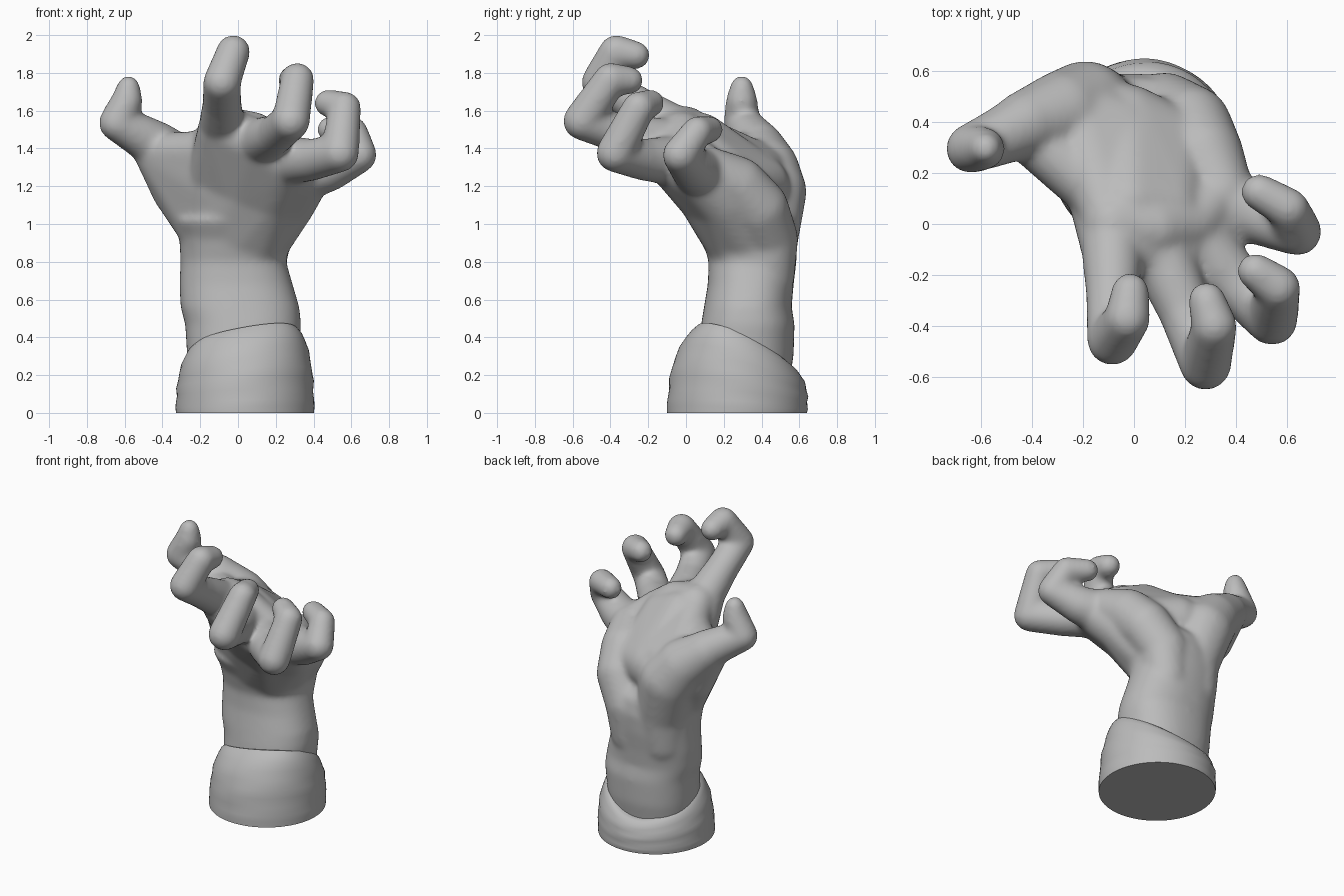
import bpy, bmesh, math
from mathutils import Matrix

if "Cube" in bpy.data.objects:
    bpy.data.objects.remove(bpy.data.objects["Cube"])

grey = bpy.data.materials.new("plaster_grey")
grey.diffuse_color = (0.5, 0.5, 0.5, 1)
grey.use_nodes = True
grey.node_tree.nodes["Principled BSDF"].inputs["Base Color"].default_value = grey.diffuse_color


def add_object(name, bm):
    bmesh.ops.recalc_face_normals(bm, faces=bm.faces)
    me = bpy.data.meshes.new(name)
    bm.to_mesh(me)
    bm.free()
    me.materials.append(grey)
    for p in me.polygons:
        p.use_smooth = True
    ob = bpy.data.objects.new(name, me)
    bpy.context.collection.objects.link(ob)
    return ob


def hull(bm, *balls):
    """Skin stretched over a few balls (x, y, z, radius)."""
    part = bmesh.new()
    for x, y, z, r in balls:
        bmesh.ops.create_icosphere(part, subdivisions=3, radius=r,
                                   matrix=Matrix.Translation((x, y, z)))
    res = bmesh.ops.convex_hull(part, input=part.verts)
    loose = [v for v in part.verts if not v.link_faces]
    inner = {g for g in res["geom_interior"] if isinstance(g, bmesh.types.BMVert)}
    bmesh.ops.delete(part, geom=list(inner | set(loose)), context='VERTS')
    tmp = bpy.data.meshes.new("tmp")
    part.to_mesh(tmp)
    part.free()
    bm.from_mesh(tmp)
    bpy.data.meshes.remove(tmp)


def chain(bm, *balls):
    for a, b in zip(balls, balls[1:]):
        hull(bm, a, b)


def loft(bm, rings):
    for a, b in zip(rings, rings[1:]):
        n = len(a)
        for i in range(n):
            bm.faces.new((a[i], a[(i + 1) % n], b[(i + 1) % n], b[i]))
    bm.faces.new(rings[0][::-1])
    bm.faces.new(rings[-1])


hand = bmesh.new()

# forearm and wrist: z, x min, x max, y min, y max
rings = []
for z, x0, x1, y0, y1 in [(0.12, -.25, .31, .06, .54), (0.3, -.27, .32, .06, .57),
                          (0.47, -.28, .335, .08, .575), (0.56, -.305, .325, .095, .56),
                          (0.68, -.31, .29, .115, .57), (0.8, -.305, .255, .12, .585),
                          (0.92, -.31, .28, .085, .59), (1.02, -.34, .32, .03, .57),
                          (1.1, -.25, .28, .06, .5)]:
    ring = []
    for i in range(40):
        a = math.tau * i / 40
        c, s = math.cos(a), math.sin(a)
        c, s = (math.copysign(abs(t) ** 0.88, t) for t in (c, s))
        ring.append(hand.verts.new(((x0 + x1) / 2 + c * (x1 - x0) / 2,
                                    (y0 + y1) / 2 + s * (y1 - y0) / 2, z)))
    rings.append(ring)
loft(hand, rings)

# metacarpals: wrist end, middle of palm, knuckle; webbed to their neighbours
metacarpals = [
    [(-.14, .28, .93, .16), (-.12, .15, 1.25, .15), (-.085, -.07, 1.50, .13)],
    [(-.02, .26, .91, .16), (.03, .12, 1.20, .17), (.10, -.10, 1.42, .135)],
    [(.08, .27, .90, .16), (.16, .12, 1.14, .16), (.24, -.06, 1.32, .14)],
    [(.12, .33, .90, .15), (.26, .20, 1.12, .155), (.355, .07, 1.26, .14)],
]
for m, n in zip(metacarpals, metacarpals[1:]):
    for k in range(2):
        hull(hand, m[k], m[k + 1], n[k], n[k + 1])

# palm pads: thumb mound, little-finger mound, pad under the fingers
chain(hand, (-.13, .42, .72, .15), (-.12, .42, .92, .175), (-.19, .45, 1.17, .19),
      (-.28, .43, 1.29, .17), (-.43, .39, 1.41, .13))
chain(hand, (.10, .43, .72, .145), (.12, .435, .92, .16), (.22, .38, 1.08, .165),
      (.27, .27, 1.20, .16), (.34, .12, 1.28, .13))
chain(hand, (-.08, .0, 1.50, .125), (.08, -.02, 1.47, .125),
      (.22, .0, 1.38, .12), (.32, .1, 1.30, .115))
# hollow of the palm
hull(hand, (-.03, .38, 1.2, .17), (-.02, .08, 1.45, .14), (.15, .3, 1.17, .16),
     (.13, .06, 1.39, .14))

# web between thumb and index finger, back and palm side
hull(hand, (-.44, .375, 1.37, .11), (-.34, .38, 1.17, .115), (-.15, .28, .97, .16),
     (-.11, .10, 1.38, .12), (-.12, .15, 1.2, .14))
hull(hand, (-.22, .41, 1.27, .15), (-.085, .0, 1.5, .11), (-.05, .36, 1.25, .15))

# fingers: knuckle, two joints, fingertip
fingers = [
    [(-.085, -.07, 1.51, .125), (-.085, -.28, 1.64, .104), (-.085, -.455, 1.75, .1),
     (-.025, -.37, 1.913, .09), (-.015, -.265, 1.893, .075)],
    [(.10, -.10, 1.43, .13), (.20, -.34, 1.475, .106), (.28, -.55, 1.545, .102),
     (.315, -.40, 1.765, .09), (.285, -.30, 1.76, .075)],
    [(.24, -.06, 1.335, .135), (.39, -.22, 1.34, .112), (.54, -.375, 1.375, .102),
     (.565, -.25, 1.615, .088), (.475, -.185, 1.64, .073)],
    [(.355, .08, 1.265, .14), (.48, .04, 1.29, .12), (.64, -.03, 1.365, .096),
     (.605, .06, 1.49, .082), (.49, .125, 1.5, .073)],
    # thumb
    [(-.42, .39, 1.41, .13), (-.53, .34, 1.475, .113), (-.64, .295, 1.535, .098),
     (-.588, .295, 1.65, .085), (-.58, .295, 1.725, .062)],
]
for f in fingers:
    chain(hand, *f)

# fuse into one skin
ob = add_object("clawed_hand", hand)
m = ob.modifiers.new("fuse", 'REMESH')
m.mode = 'VOXEL'
m.voxel_size = 0.014
m.use_smooth_shade = True
m = ob.modifiers.new("soften", 'SMOOTH')
m.factor = 0.5
m.iterations = 22

# cuff: slanted top edge, shallow cloth folds
cuff = bmesh.new()
profile = [(0, .365), (.08, .367), (.15, .366), (.27, .363), (.4, .361), (.52, .356), (.64, .348),
           (.76, .337), (.87, .322), (.95, .306), (1, .285), (.98, .25)]
rings = []
for t, r in profile:
    ring = []
    for i in range(72):
        a = math.tau * i / 72
        c, s = math.cos(a), math.sin(a)
        top = .375 - .12 * s - .04 * s * s + .05 * c
        fold = .004 * math.sin(t * 19 + 2 * math.sin(2 * a)) * math.sin(math.pi * t)
        front = 1 - .2 * t ** 4 * max(0, -s)
        ring.append(cuff.verts.new((.037 + c * (r + fold),
                                    .27 + .02 * t + s * (r + fold + .005) * front, t * top)))
    rings.append(ring)
loft(cuff, rings)
cuff_ob = add_object("sleeve_cuff", cuff)
bpy.context.view_layer.objects.active = cuff_ob
cuff_ob.select_set(True)
bpy.ops.object.shade_smooth_by_angle(angle=math.radians(50))
